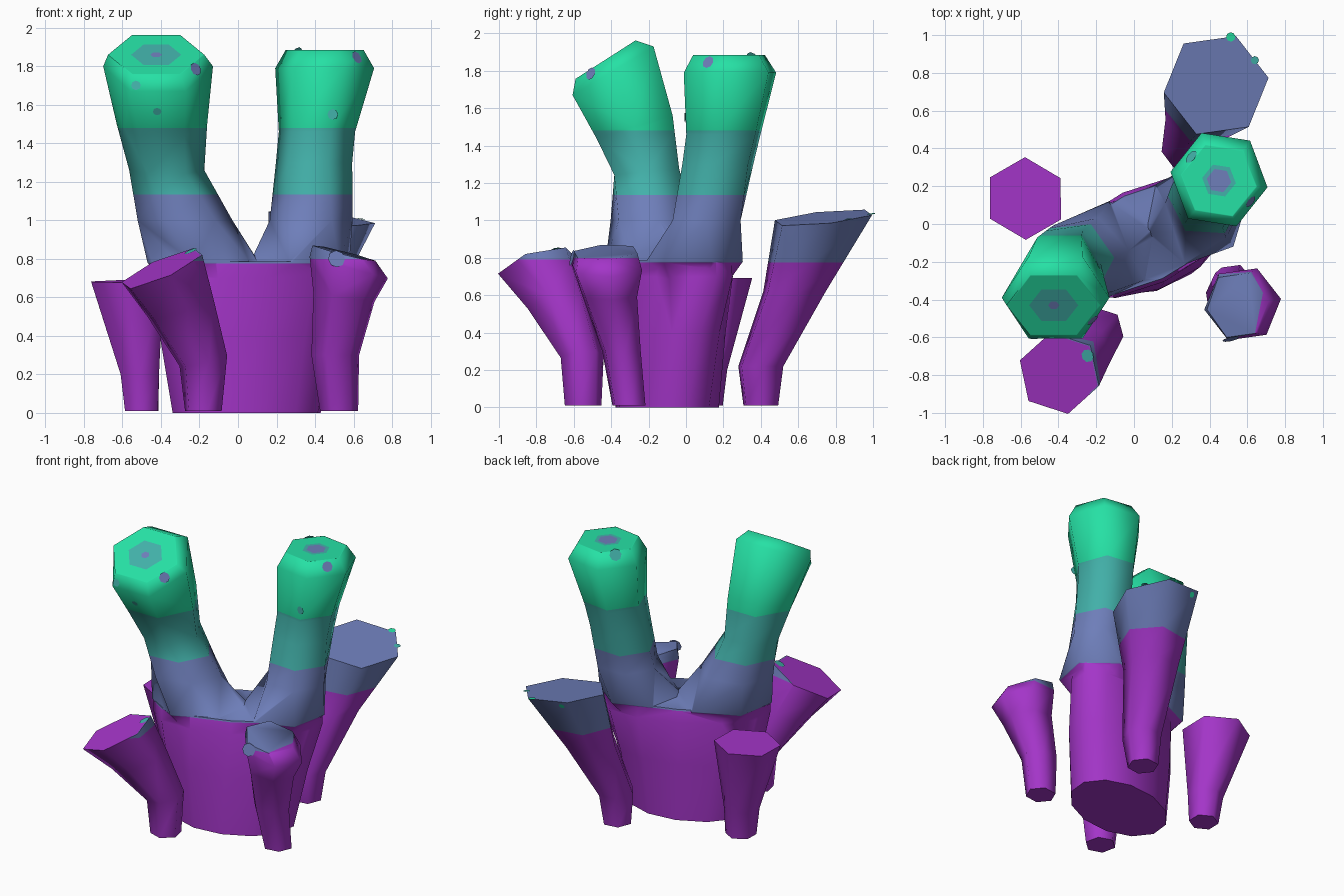
import bpy, bmesh, math
from mathutils import Vector

if "Cube" in bpy.data.objects:
    bpy.data.objects.remove(bpy.data.objects["Cube"])

# Flat colours, in order of height
def material(name, rgb):
    m = bpy.data.materials.new(name)
    m.diffuse_color = (*rgb, 1)
    m.use_nodes = True
    m.node_tree.nodes["Principled BSDF"].inputs["Base Color"].default_value = m.diffuse_color
    return m

MATS = [material("purple", (0.37, 0.036, 0.58)),
        material("slate_blue", (0.156, 0.21, 0.49)),
        material("teal", (0.055, 0.44, 0.40)),
        material("sea_green", (0.019, 0.75, 0.375))]
BANDS = (0.775, 1.135, 1.48)      # heights where the colour changes
KEEP_PURPLE = 4                   # cap marker: stays purple at any height


def new_object(name, bm):
    me = bpy.data.meshes.new(name)
    bm.to_mesh(me)
    bm.free()
    for m in MATS:
        me.materials.append(m)
    ob = bpy.data.objects.new(name, me)
    bpy.context.collection.objects.link(ob)
    return ob


def loft(name, rings, sides=6, spots=()):
    """Rings: (x, y, z, rx, ry, rotation, slope_x, slope_y). Spots: (scale, material) on the cap."""
    bm = bmesh.new()
    loops = []
    rings = [tuple(r) + (0,) * (8 - len(r)) for r in rings]
    x, y, z, rx, ry, rot, sx, sy = rings[-1]
    caps = [(x, y, z, rx * s, ry * s, rot, sx, sy) for s, _ in spots]
    for x, y, z, rx, ry, rot, sx, sy in rings + caps:
        c, s = math.cos(math.radians(rot)), math.sin(math.radians(rot))
        loop = []
        for i in range(sides):
            a = 2 * math.pi * i / sides
            u, v = rx * math.cos(a), ry * math.sin(a)
            dx, dy = u * c - v * s, u * s + v * c
            loop.append(bm.verts.new((x + dx, y + dy, z + sx * dx + sy * dy)))
        loops.append(loop)
    for k, (a, b) in enumerate(zip(loops, loops[1:])):
        for i in range(sides):
            j = (i + 1) % sides
            f = bm.faces.new((a[i], a[j], b[j], b[i]))
            if k >= len(rings):
                f.material_index = spots[k - len(rings)][1]
    bm.faces.new(loops[0][::-1])
    top = bm.faces.new(loops[-1])
    if spots:
        top.material_index = spots[-1][1]
    bmesh.ops.recalc_face_normals(bm, faces=bm.faces)
    return new_object(name, bm)


def select(ob):
    bpy.ops.object.select_all(action='DESELECT')
    ob.select_set(True)
    bpy.context.view_layer.objects.active = ob


def finish(ob, first_band=BANDS[0]):
    """Cut at the band heights, colour by height, smooth the sides."""
    bands = (first_band,) + BANDS[1:]
    bm = bmesh.new()
    bm.from_mesh(ob.data)
    for h in bands:
        bmesh.ops.bisect_plane(bm, geom=bm.verts[:] + bm.edges[:] + bm.faces[:],
                               plane_co=(0, 0, h), plane_no=(0, 0, 1))
    for f in bm.faces:
        if f.material_index == 0:
            z = f.calc_center_median().z
            f.material_index = sum(z > h for h in bands)
        f.material_index %= 4
    bm.to_mesh(ob.data)
    bm.free()
    select(ob)
    bpy.ops.object.shade_smooth_by_angle(angle=math.radians(66))
    return ob


def speckle(ob, point, radius, colour):
    """Thin painted disc lying on the nearest surface of ob."""
    ok, loc, normal, _ = ob.closest_point_on_mesh(Vector(point))
    rot = normal.to_track_quat('Z', 'Y')
    bm = bmesh.new()
    ring = [(radius * math.cos(i * math.pi / 4), radius * math.sin(i * math.pi / 4))
            for i in range(8)]
    bm.faces.new([bm.verts.new(loc + normal * 0.004 + rot @ Vector((u, v, 0))) for u, v in ring])
    for f in bm.faces:
        f.material_index = colour
    new_object("speckle", bm)


# Main coral: wide trunk with two branches joined into it
trunk = loft("main_coral", [
    (0.045, -0.10, 0.00, 0.40, 0.265, 16),
    (0.045, -0.09, 0.40, 0.48, 0.27, 20),
    (0.05, -0.07, 0.70, 0.55, 0.26, 25),
    (0.05, -0.07, 0.785, 0.55, 0.24, 25)], sides=12)
left_branch = loft("left_branch", [
    (-0.12, -0.14, 0.60, 0.20, 0.15, 25),
    (-0.18, -0.155, 0.78, 0.32, 0.265, 25),
    (-0.275, -0.185, 1.00, 0.25, 0.23, 10),
    (-0.37, -0.21, 1.26, 0.195, 0.20, 0, 0, 0.1),
    (-0.395, -0.275, 1.50, 0.235, 0.235, 0, 0, 0.3),
    (-0.415, -0.39, 1.80, 0.285, 0.25, 0, 0, 0.6),
    (-0.425, -0.43, 1.86, 0.25, 0.185, 0, 0, 0.64)],
    spots=[(0.97, 3), (0.52, 2), (0.12, 1)])
right_branch = loft("right_branch", [
    (0.25, 0.02, 0.60, 0.18, 0.15, 25),
    (0.32, 0.045, 0.78, 0.275, 0.26, 20),
    (0.38, 0.11, 1.00, 0.215, 0.21, 0),
    (0.395, 0.17, 1.30, 0.20, 0.205, -8),
    (0.41, 0.20, 1.46, 0.20, 0.215, -8),
    (0.45, 0.235, 1.79, 0.26, 0.265, -9),
    (0.45, 0.23, 1.885, 0.205, 0.205, -9)],
    spots=[(0.97, 3), (0.44, 2), (0.32, 1)])
for branch in (left_branch, right_branch):
    mod = trunk.modifiers.new("join", 'BOOLEAN')
    mod.operation = 'UNION'
    mod.solver = 'EXACT'
    mod.object = branch
    select(trunk)
    bpy.ops.object.modifier_apply(modifier=mod.name)
    bpy.data.objects.remove(branch)
finish(trunk)

# Four small tubes standing around the trunk
front_left = finish(loft("front_left_tube", [
    (-0.18, -0.55, 0.01, 0.10, 0.10, -18),
    (-0.18, -0.555, 0.27, 0.13, 0.115, -18, 0.25, 0.1),
    (-0.30, -0.68, 0.55, 0.18, 0.17, -18, 0.35, 0.2),
    (-0.395, -0.79, 0.75, 0.22, 0.22, -18, 0.42, 0.25)],
    spots=[(0.97, KEEP_PURPLE)]), 0.79)
front_right = finish(loft("front_right_tube", [
    (0.525, -0.305, 0.01, 0.10, 0.095, 8),
    (0.505, -0.345, 0.30, 0.125, 0.11, 8),
    (0.55, -0.41, 0.60, 0.16, 0.16, 8, -0.15),
    (0.575, -0.425, 0.755, 0.205, 0.205, 8, -0.28),
    (0.55, -0.43, 0.83, 0.165, 0.185, 8, -0.25, 0.05)]), 0.80)
finish(loft("back_left_tube", [
    (-0.50, 0.10, 0.01, 0.10, 0.095, 30),
    (-0.51, 0.105, 0.20, 0.115, 0.115, 30),
    (-0.575, 0.135, 0.685, 0.215, 0.22, 30, 0.03, 0.03)]))
back_right = finish(loft("back_right_tube", [
    (0.26, 0.40, 0.01, 0.10, 0.10, 8),
    (0.27, 0.40, 0.22, 0.125, 0.13, 8),
    (0.345, 0.58, 0.62, 0.18, 0.18, 8),
    (0.435, 0.735, 1.015, 0.28, 0.28, 8, -0.12, 0.10)]))

# Small painted speckles
for ob, point, radius, colour in (
        (trunk, (-0.53, -0.60, 1.70), 0.025, 2),
        (trunk, (-0.21, -0.52, 1.79), 0.035, 1),
        (trunk, (-0.42, -0.58, 1.55), 0.022, 2),
        (trunk, (0.49, -0.02, 1.55), 0.028, 2),
        (trunk, (0.64, 0.10, 1.86), 0.035, 1),
        (trunk, (0.31, 0.35, 1.86), 0.04, 2),
        (front_left, (-0.25, -0.70, 0.85), 0.035, 2),
        (front_right, (0.52, -0.65, 0.81), 0.045, 1),
        (back_right, (0.68, 0.90, 1.00), 0.022, 2),
        (back_right, (0.50, 1.05, 1.00), 0.025, 3),
        (back_right, (0.30, 1.00, 0.99), 0.020, 3)):
    speckle(ob, point, radius, colour)
